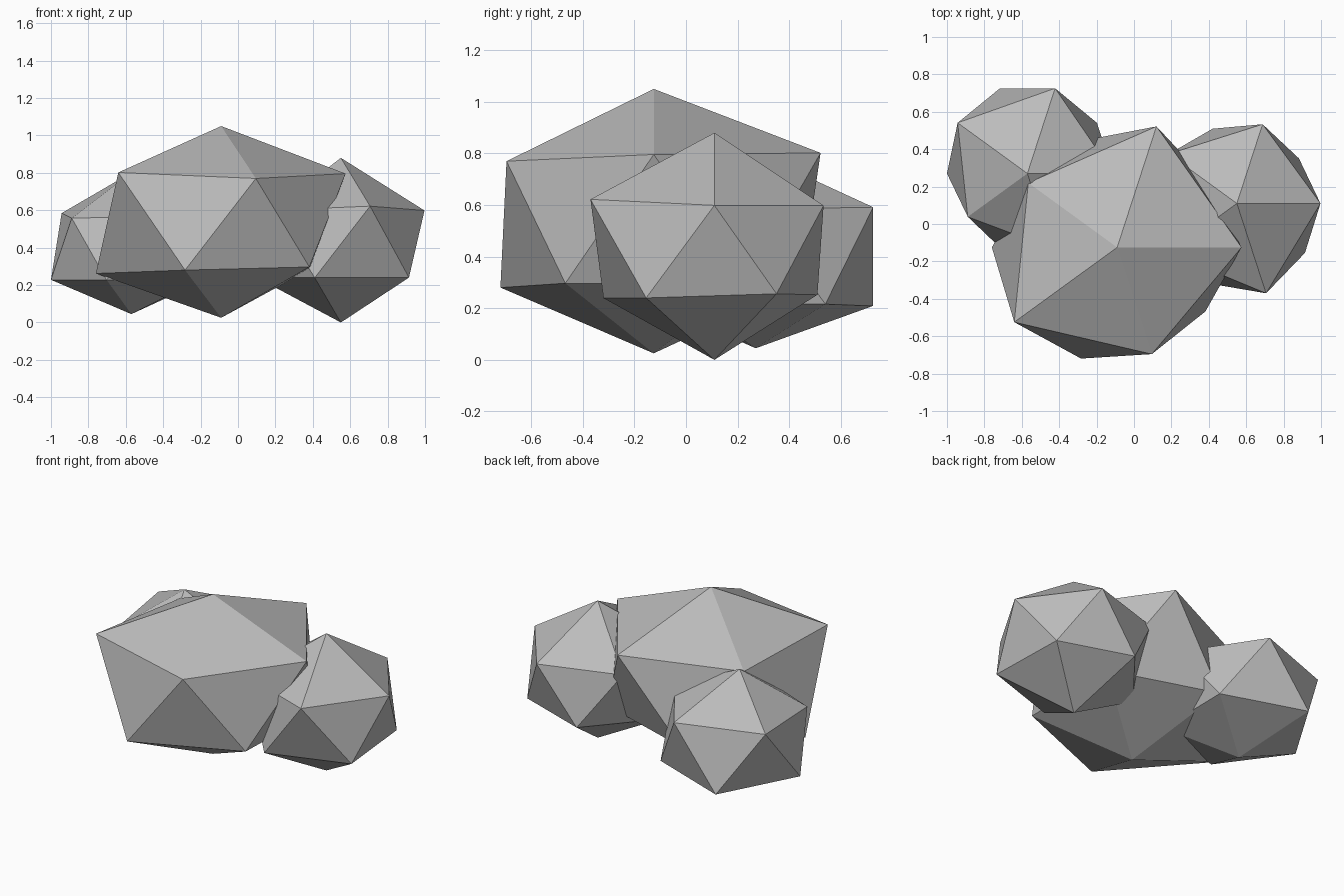
import bpy
import bmesh
import math
from mathutils import Vector

cube = bpy.data.objects.get("Cube")
if cube:
    bpy.data.objects.remove(cube, do_unlink=True)

# One plain grey stone colour
STONE = (0.5, 0.5, 0.5, 1.0)
stone = bpy.data.materials.new("stone_grey")
stone.use_nodes = True
stone.diffuse_color = STONE
bsdf = stone.node_tree.nodes["Principled BSDF"]
bsdf.inputs["Base Color"].default_value = STONE
bsdf.inputs["Roughness"].default_value = 0.9

SQUASH = 0.8             # rocks are flattened in height
RING = 2 / math.sqrt(5)  # ring radius of a unit icosahedron


def rock(name, centre, top, bottom, upper, lower):
    """Icosahedron whose corners are pushed in or out.

    upper and lower are ring radii, counter-clockwise from +x
    (the lower ring starts 36 degrees further round)."""
    bm = bmesh.new()
    bmesh.ops.create_icosphere(bm, subdivisions=1, radius=1)
    for v in bm.verts:
        v.co.normalize()
        angle = math.degrees(math.atan2(v.co.y, v.co.x)) % 360
        if v.co.z > 0.9:
            reach = top
        elif v.co.z < -0.9:
            reach = bottom
        elif v.co.z > 0:
            reach = upper[round(angle / 72) % 5] / RING
        else:
            reach = lower[round((angle - 36) / 72) % 5] / RING
        v.co *= reach
        v.co.z *= SQUASH
        v.co += Vector(centre)
    mesh = bpy.data.meshes.new(name)
    bm.to_mesh(mesh)
    bm.free()
    mesh.materials.append(stone)
    obj = bpy.data.objects.new(name, mesh)
    bpy.context.collection.objects.link(obj)
    return obj


# Large middle boulder
rock("large_rock", (-0.09, -0.125, 0.53), 0.65, 0.631,
     upper=(0.665, 0.68, 0.587, 0.68, 0.6),
     lower=(0.6, 0.6, 0.67, 0.625, 0.583))

# Small boulder on the +x side
rock("left_rock", (0.55, 0.11, 0.42), 0.575, 0.525,
     upper=(0.447, 0.445, 0.45, 0.45, 0.505),
     lower=(0.41, 0.42, 0.45, 0.452, 0.45))

# Small boulder at the back on the -x side
rock("back_right_rock", (-0.57, 0.27, 0.4), 0.502, 0.444,
     upper=(0.46, 0.479, 0.461, 0.394, 0.42),
     lower=(0.46, 0.478, 0.43, 0.43, 0.44))
